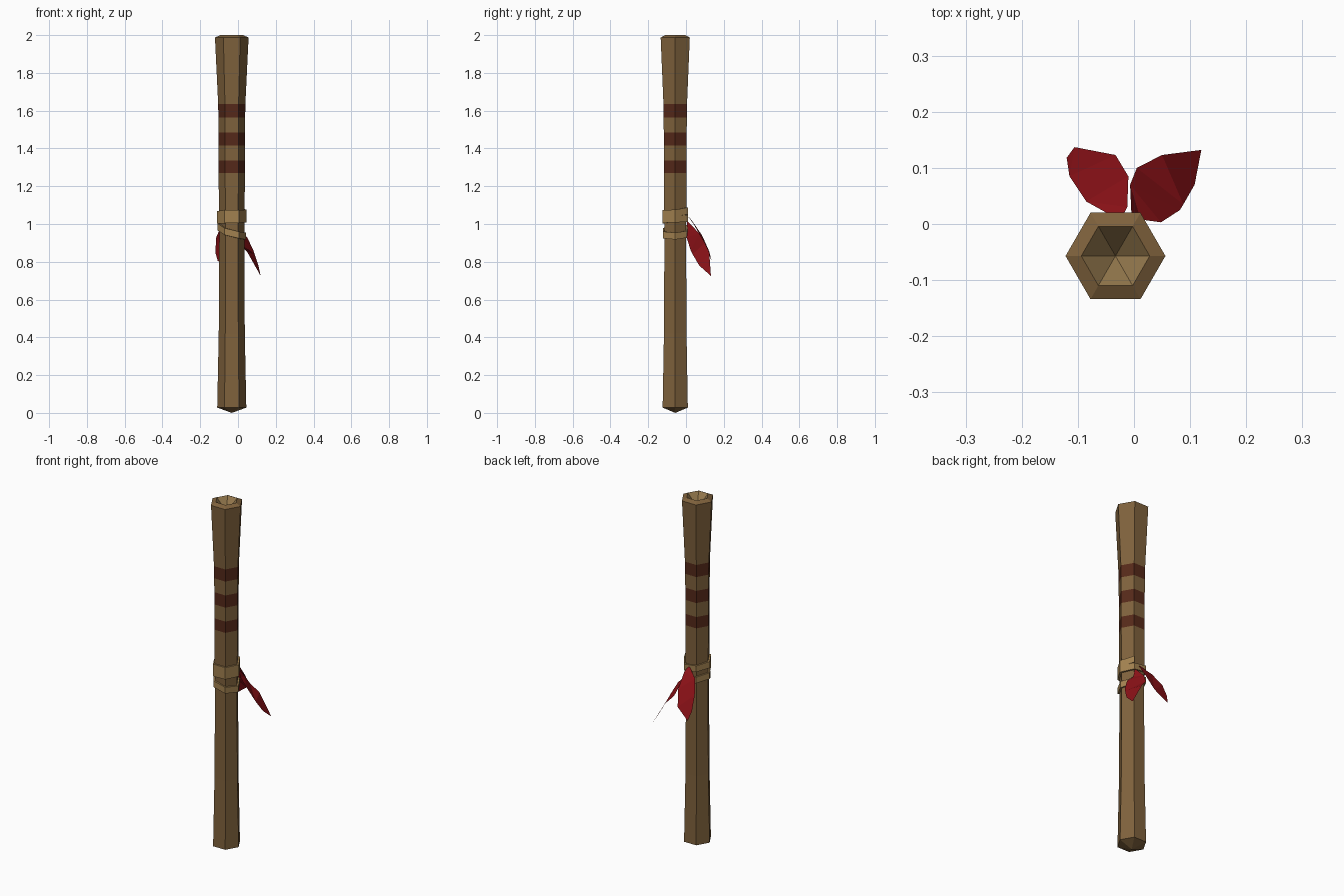
import bpy, bmesh, math

if "Cube" in bpy.data.objects:
    bpy.data.objects.remove(bpy.data.objects["Cube"])

CX, CY = -0.033, -0.057          # axis of the tube


def material(name, rgb):
    m = bpy.data.materials.new(name)
    m.diffuse_color = (*rgb, 1)
    m.use_nodes = True
    m.node_tree.nodes["Principled BSDF"].inputs["Base Color"].default_value = m.diffuse_color
    return m


WOOD = material("wood", (0.21, 0.12, 0.045))
STRIPE = material("stripe", (0.09, 0.022, 0.01))
STRAP = material("strap", (0.36, 0.22, 0.08))
HOLLOW = material("hollow", (0.30, 0.19, 0.075))
RED = material("red", (0.27, 0.006, 0.009))


def finish(name, bm, mats):
    me = bpy.data.meshes.new(name)
    bm.to_mesh(me)
    bm.free()
    for m in mats:
        me.materials.append(m)
    ob = bpy.data.objects.new(name, me)
    bpy.context.collection.objects.link(ob)
    return ob


def hex_point(i, r, z):
    a = math.radians(60 * i)
    return (CX + r * math.cos(a), CY + r * math.sin(a), z)


# Tube: hexagonal rings from foot to rim, with the material of the span above
profile = [(0.077, 0.028, 0), (0.069, 0.42, 0), (0.066, 0.95, 0),
           (0.070, 1.27, 1), (0.070, 1.335, 0), (0.070, 1.415, 1),
           (0.070, 1.485, 0), (0.071, 1.565, 1), (0.072, 1.635, 0),
           (0.089, 1.987, 0), (0.061, 2.0, 2)]
bm = bmesh.new()
rings = [[bm.verts.new(hex_point(i, r, z)) for i in range(6)] for r, z, _ in profile]
for (lo, hi, p) in zip(rings, rings[1:], profile):
    for i in range(6):
        j = (i + 1) % 6
        bm.faces.new((lo[i], lo[j], hi[j], hi[i])).material_index = p[2]
foot = bm.verts.new((CX, CY, 0))
pit = bm.verts.new((CX, CY, 1.93))
for i in range(6):
    j = (i + 1) % 6
    bm.faces.new((rings[0][j], rings[0][i], foot))
    bm.faces.new((rings[-1][i], rings[-1][j], pit)).material_index = 2
finish("tube", bm, [WOOD, STRIPE, HOLLOW])


# Straps: flat bands with thickness that follow the corners of the hexagon
def strap(name, first_corner, heights, half, r_in=0.064, r_out=0.076):
    bm = bmesh.new()
    sections = []
    for k, z in enumerate(heights):
        i = first_corner - k
        sections.append([bm.verts.new(hex_point(i, r, z + dz)) for r, dz in
                         ((r_in, -half), (r_out, -half), (r_out, half), (r_in, half))])
    for a, b in zip(sections, sections[1:]):
        for i in range(4):
            j = (i + 1) % 4
            bm.faces.new((a[i], a[j], b[j], b[i]))
    bm.faces.new(sections[0][::-1])
    bm.faces.new(sections[-1])
    bmesh.ops.recalc_face_normals(bm, faces=bm.faces)
    finish(name, bm, [STRAP])


strap("upper_strap", 1, [1.07, 1.058, 1.056, 1.056, 1.05, 1.04,
                         1.03, 1.026, 1.024, 1.022, 1.02], 0.018, r_out=0.078)
strap("lower_strap", 3, [0.985, 0.975, 0.946, 0.936, 0.942, 0.96, 0.985], 0.018)


# Feathers: thin curved blades
def feather(name, outline):
    bm = bmesh.new()
    face = bm.faces.new([bm.verts.new(p) for p in outline])
    bmesh.ops.triangulate(bm, faces=[face])
    bmesh.ops.recalc_face_normals(bm, faces=bm.faces)
    finish(name, bm, [RED])


feather("notched_feather", [
    (-0.004, 0.004, 1.02), (0.012, 0.008, 0.965), (0.048, 0.003, 0.93),
    (0.082, 0.025, 0.86), (0.045, 0.06, 0.87), (0.088, 0.035, 0.84),
    (0.108, 0.07, 0.78), (0.12, 0.132, 0.725), (0.05, 0.123, 0.85),
    (0.005, 0.10, 0.90), (-0.007, 0.07, 0.95)])
feather("plain_feather", [
    (-0.025, 0.006, 1.045), (-0.012, 0.03, 1.02), (-0.01, 0.085, 0.94),
    (-0.033, 0.123, 0.855), (-0.106, 0.137, 0.80), (-0.12, 0.118, 0.85),
    (-0.115, 0.085, 0.93), (-0.085, 0.04, 1.00), (-0.04, 0.015, 1.035)])
